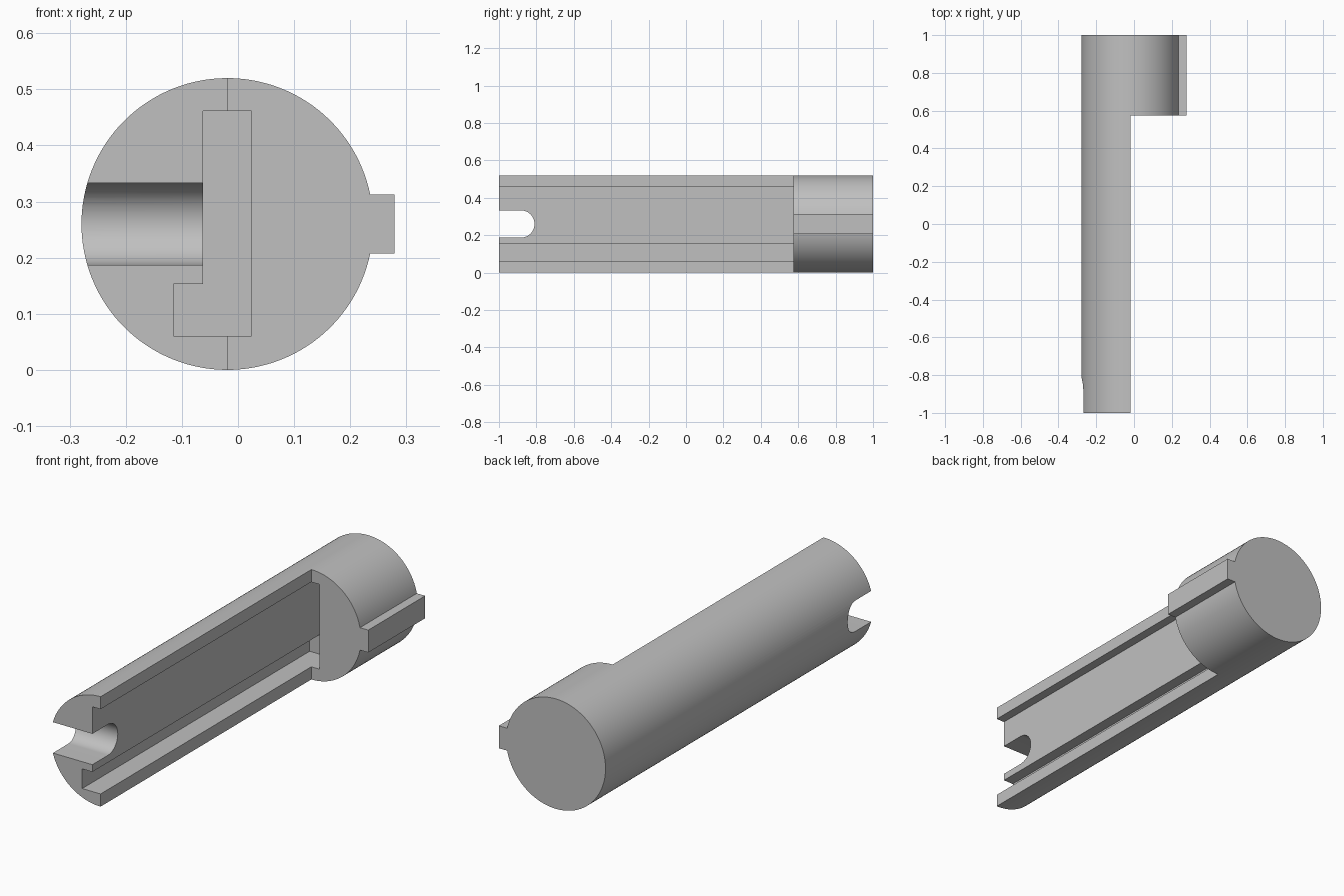
import bpy
import bmesh
from math import asin, cos, sin, pi, radians
from mathutils import Vector

cube = bpy.data.objects.get("Cube")
if cube:
    bpy.data.objects.remove(cube, do_unlink=True)

CX, CZ, R = -0.019, 0.26, 0.26   # barrel axis and radius
FRONT, STEP, BACK = -1.0, 0.575, 1.0
POCKET_END = 0.7

grey = bpy.data.materials.new("plain grey")
grey.use_nodes = True
colour = (0.53, 0.53, 0.53, 1)
grey.diffuse_color = colour
grey.node_tree.nodes["Principled BSDF"].inputs["Base Color"].default_value = colour


def prism(name, points, sweep):
    """Extrude a closed outline of 3D points along a vector."""
    bm = bmesh.new()
    face = bm.faces.new([bm.verts.new(p) for p in points])
    result = bmesh.ops.extrude_face_region(bm, geom=[face])
    verts = [v for v in result["geom"] if isinstance(v, bmesh.types.BMVert)]
    bmesh.ops.translate(bm, verts=verts, vec=Vector(sweep))
    bmesh.ops.recalc_face_normals(bm, faces=bm.faces)
    mesh = bpy.data.meshes.new(name)
    bm.to_mesh(mesh)
    bm.free()
    mesh.materials.append(grey)
    obj = bpy.data.objects.new(name, mesh)
    bpy.context.collection.objects.link(obj)
    return obj


def along_y(name, outline, y0, y1):
    return prism(name, [(x, y0, z) for x, z in outline], (0, y1 - y0, 0))


def cut(target, cutter):
    """Subtract the cutter from the target, then discard it."""
    mod = target.modifiers.new("cut", 'BOOLEAN')
    mod.operation = 'DIFFERENCE'
    mod.solver = 'EXACT'
    mod.object = cutter
    bpy.context.view_layer.objects.active = target
    bpy.ops.object.modifier_apply(modifier=mod.name)
    bpy.data.objects.remove(cutter, do_unlink=True)


# Round barrel with a rectangular key on its left side
half_key = 0.053
a = asin(half_key / R)
steps = 128
angles = [a + (2 * pi - 2 * a) * i / steps for i in range(steps + 1)]
outline = [(CX + R * cos(t), CZ + R * sin(t)) for t in angles]
outline += [(0.279, CZ - half_key), (0.279, CZ + half_key)]
barrel = along_y("keyed_barrel", outline, FRONT, BACK)

# Remove the left half ahead of the head
cut(barrel, along_y("half_cutter", [(CX, -0.1), (0.5, -0.1), (0.5, 0.7), (CX, 0.7)],
                    FRONT - 0.1, STEP))

# Stepped channel along the flat side, running into the head
channel = [(-0.115, 0.06), (0.024, 0.06), (0.024, 0.461),
           (-0.062, 0.461), (-0.062, 0.153), (-0.115, 0.153)]
cut(barrel, along_y("channel_cutter", channel, FRONT - 0.1, POCKET_END))

# Round-ended slot through the front of the wall
r = 0.073
slot = [(-0.5, FRONT - 0.1, CZ + r), (-0.5, FRONT - 0.1, CZ - r)]
for i in range(33):
    t = -pi / 2 + pi * i / 32
    slot.append((-0.5, -0.883 + r * cos(t), CZ + r * sin(t)))
cut(barrel, prism("slot_cutter", slot, (0.7, 0, 0)))

bpy.ops.object.select_all(action='DESELECT')
barrel.select_set(True)
bpy.context.view_layer.objects.active = barrel
bpy.ops.object.shade_smooth_by_angle(angle=radians(25))
